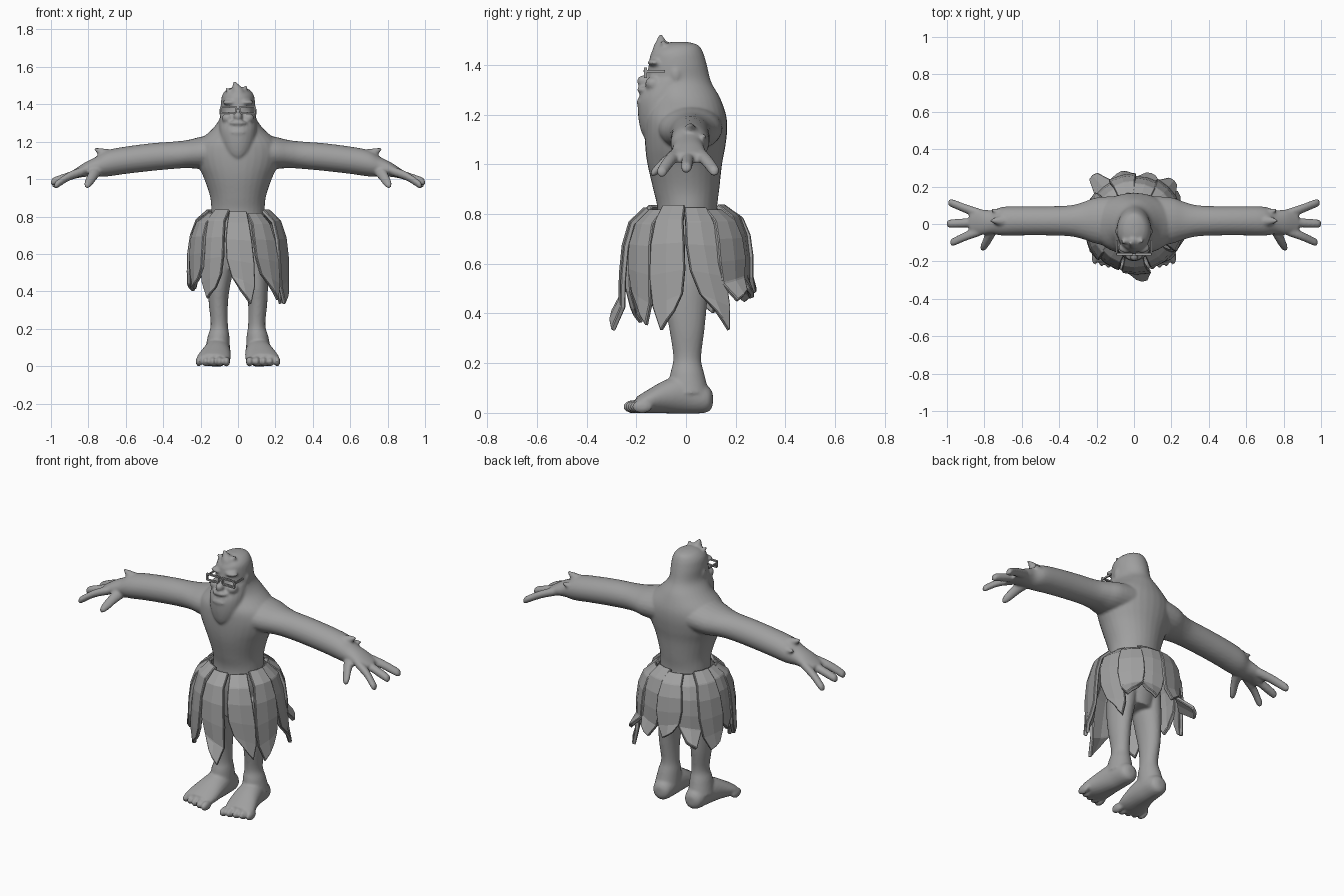
import bpy, bmesh, math
from mathutils import Vector, Matrix

cube = bpy.data.objects.get("Cube")
if cube:
    bpy.data.objects.remove(cube, do_unlink=True)

grey = bpy.data.materials.new("plain grey")
grey.use_nodes = True
grey.diffuse_color = (0.35, 0.35, 0.35, 1)
grey.node_tree.nodes["Principled BSDF"].inputs["Base Color"].default_value = grey.diffuse_color


def make_object(name, bm):
    bmesh.ops.recalc_face_normals(bm, faces=bm.faces)
    mesh = bpy.data.meshes.new(name)
    bm.to_mesh(mesh)
    bm.free()
    mesh.materials.append(grey)
    obj = bpy.data.objects.new(name, mesh)
    bpy.context.collection.objects.link(obj)
    return obj


def spline(rows, steps=4):
    """Smooth the listed sections with a Catmull-Rom curve."""
    rows = [Vector(r) for r in rows]
    out = []
    for i in range(len(rows) - 1):
        a, b, c, d = rows[max(i - 1, 0)], rows[i], rows[i + 1], rows[min(i + 2, len(rows) - 1)]
        for k in range(steps):
            t = k / steps
            out.append((b * 2 + (c - a) * t + (a * 2 - b * 5 + c * 4 - d) * t ** 2
                        + (b * 3 - a - c * 3 + d) * t ** 3) / 2)
    return out + [rows[-1]]


def loft(bm, rows, axis, side=1, count=24):
    """Rows are x, y, z and two radii, across the given axis."""
    u, v = {"x": ((0, 1, 0), (0, 0, 1)), "y": ((1, 0, 0), (0, 0, 1)),
            "z": ((1, 0, 0), (0, 1, 0))}[axis]
    u, v = Vector(u), Vector(v)
    rings = []
    for row in spline(rows):
        ring = []
        for k in range(count):
            a = math.tau * k / count
            p = Vector(row[:3]) + u * row[3] * math.cos(a) + v * row[4] * math.sin(a)
            ring.append(bm.verts.new((p.x * side, p.y, p.z)))
        rings.append(ring)
    for low, high in zip(rings, rings[1:]):
        for k in range(count):
            n = (k + 1) % count
            bm.faces.new((low[k], low[n], high[n], high[k]))
    bm.faces.new(rings[0])
    bm.faces.new(rings[-1])


def ball(bm, centre, size):
    m = Matrix.Translation(centre) @ Matrix.Diagonal((*size, 1))
    bmesh.ops.create_uvsphere(bm, u_segments=16, v_segments=10, radius=1, matrix=m)


def box(bm, centre, size):
    m = Matrix.Translation(centre) @ Matrix.Diagonal((*size, 1))
    bmesh.ops.create_cube(bm, size=1, matrix=m)


def spike(bm, base, tip, radius):
    d = Vector(tip) - Vector(base)
    m = Matrix.Translation((Vector(base) + Vector(tip)) / 2) @ d.to_track_quat("Z", "Y").to_matrix().to_4x4()
    bmesh.ops.create_cone(bm, cap_ends=True, segments=12, radius1=radius, radius2=0.006,
                          depth=d.length, matrix=m)


# Torso, neck and skull
body = bmesh.new()
loft(body, [(0, 0, .52, .1, .09), (0, .005, .7, .142, .122), (0, .005, .82, .143, .12),
            (0, .001, .9, .148, .133), (0, -.005, 1, .18, .15), (0, -.003, 1.07, .212, .161),
            (0, 0, 1.14, .23, .166), (0, 0, 1.2, .21, .161), (0, 0, 1.27, .135, .136),
            (0, -.028, 1.33, .096, .13), (0, -.033, 1.4, .092, .117), (0, -.035, 1.45, .084, .104),
            (0, -.025, 1.48, .058, .074), (0, -.025, 1.493, .02, .03)], "z", count=32)

# Beard, lips, nose
loft(body, [(0, -.155, 1.112, .018, .016), (0, -.135, 1.14, .058, .048), (0, -.11, 1.2, .09, .083),
            (0, -.09, 1.27, .1, .1), (0, -.06, 1.34, .094, .09)], "z")
ball(body, (0, -.168, 1.3), (.05, .03, .014))
ball(body, (0, -.178, 1.25), (.045, .022, .014))
ball(body, (0, -.17, 1.335), (.024, .028, .024))

# Swept hair on the crown
loft(body, [(0, -.09, 1.44, .05, .05), (0, -.095, 1.475, .034, .036),
            (-.01, -.1, 1.5, .02, .018), (-.018, -.103, 1.522, .006, .008)], "z")
spike(body, (.02, -.08, 1.45), (.045, -.095, 1.5), .03)
spike(body, (-.03, -.08, 1.45), (-.065, -.1, 1.485), .03)

for s in (1, -1):
    # Brow, cheek and ear
    ball(body, (s * .042, -.125, 1.41), (.042, .03, .015))
    ball(body, (s * .055, -.13, 1.325), (.032, .035, .028))
    ball(body, (s * .09, -.04, 1.36), (.01, .02, .03))
    # Arm with shoulder and palm
    loft(body, [(.08, .01, 1.15, .14, .1), (.2, .018, 1.14, .124, .086), (.27, .018, 1.134, .1, .075),
                (.34, .017, 1.128, .083, .073), (.46, .017, 1.118, .078, .074),
                (.6, .017, 1.101, .078, .073), (.7, .015, 1.084, .077, .07),
                (.76, .01, 1.066, .064, .053), (.82, .01, 1.05, .068, .038),
                (.88, .01, 1.025, .06, .024)], "x", s)
    # Forearm tufts
    spike(body, (s * .66, .015, 1.105), (s * .768, .018, 1.164), .055)
    spike(body, (s * .67, .045, 1.09), (s * .762, .075, 1.115), .04)
    # Three fingers and the thumb
    for y0, y1, end, z in ((.052, .112, .992, .968), (.01, .002, 1, .98), (-.035, -.096, .982, .965)):
        loft(body, [(.82, y0, 1.045, .028, .026), (.9, (y0 + y1) / 2, 1.016, .025, .024),
                    (end - .015, y1, z + .008, .022, .022), (end, y1, z, .012, .012)], "x", s, 12)
    loft(body, [(.755, -.02, 1.05, .035, .035), (.775, -.07, 1.02, .028, .03),
                (.8, -.12, .978, .022, .023), (.808, -.142, .962, .011, .012)], "y", s, 12)
    # Leg
    loft(body, [(.08, 0, .65, .07, .1), (.092, 0, .52, .068, .092), (.102, 0, .42, .058, .083),
                (.105, .004, .33, .051, .07), (.1, .005, .22, .046, .056),
                (.104, .005, .16, .058, .068), (.11, .01, .08, .068, .083)], "z", s)
    # Foot and toes
    loft(body, [(.105, .108, .055, .02, .025), (.105, .085, .056, .052, .054), (.108, 0, .074, .066, .078),
                (.116, -.08, .066, .078, .068), (.13, -.16, .044, .09, .045),
                (.135, -.2, .034, .08, .03)], "y", s)
    for k in range(5):
        ball(body, (s * (.062 + .037 * k), -.212 + .009 * k, .025), (.02 - .001 * k, .042, .027))

body = make_object("body", body)
remesh = body.modifiers.new("merge", "REMESH")
remesh.mode = "VOXEL"
remesh.voxel_size = 0.008
remesh.use_smooth_shade = True
relax = body.modifiers.new("relax", "SMOOTH")
relax.factor = 0.5
relax.iterations = 3

# Spectacles
glasses = bmesh.new()
for s in (1, -1):
    for z in (1.352, 1.386):
        box(glasses, (s * .05, -.162, z), (.085, .012, .008))
    for x in (.012, .09):
        box(glasses, (s * x, -.162, 1.369), (.008, .012, .04))
    box(glasses, (s * .092, -.125, 1.375), (.007, .08, .01))
box(glasses, (0, -.165, 1.375), (.025, .012, .008))
make_object("spectacles", glasses)

# Skirt planks: angle, tip height, tip radius, sideways lean, slant of the bottom edge
planks = [(-125, .39, .25, .0, .03), (-90, .37, .29, .04, -.04), (-54, .39, .26, .05, -.04),
          (-18, .37, .26, .01, .04), (15, .37, .27, .08, -.04), (46, .47, .3, .01, .02),
          (75, .48, .28, -.02, -.02), (104, .5, .27, .0, .02), (130, .47, .34, .0, -.02),
          (155, .42, .26, .03, .02), (182, .5, .25, .0, -.03), (208, .44, .255, .02, .03)]
profile = [(0, .148, .046), (.13, .21, .058), (.33, .236, .07), (.58, .247, .074),
           (.82, .25, .062), (1, 0, .028)]
for i, (angle, tip, flare, lean, slant) in enumerate(planks):
    bm = bmesh.new()
    outward = Vector((math.cos(math.radians(angle)), math.sin(math.radians(angle)), 0))
    along = Vector((-outward.y, outward.x, 0))
    rows = []
    top = .832 - .01 * (i % 3)
    for t, radius, half in profile:
        r = (radius or flare) + .012 * (i % 2)
        row = []
        for k in (-1, 0, 1):
            p = outward * (r - .008 * abs(k)) + along * (k * half + lean * t * t)
            p.z = top + (tip - top) * t + slant * k * t * t
            row.append(bm.verts.new(p))
        rows.append(row)
    for low, high in zip(rows, rows[1:]):
        for k in range(2):
            bm.faces.new((low[k], high[k], high[k + 1], low[k + 1]))
    plank = make_object("skirt_plank_%d" % (i + 1), bm)
    thick = plank.modifiers.new("thickness", "SOLIDIFY")
    thick.thickness = 0.022
    thick.offset = 0
    edge = plank.modifiers.new("soft edge", "BEVEL")
    edge.width = 0.004
